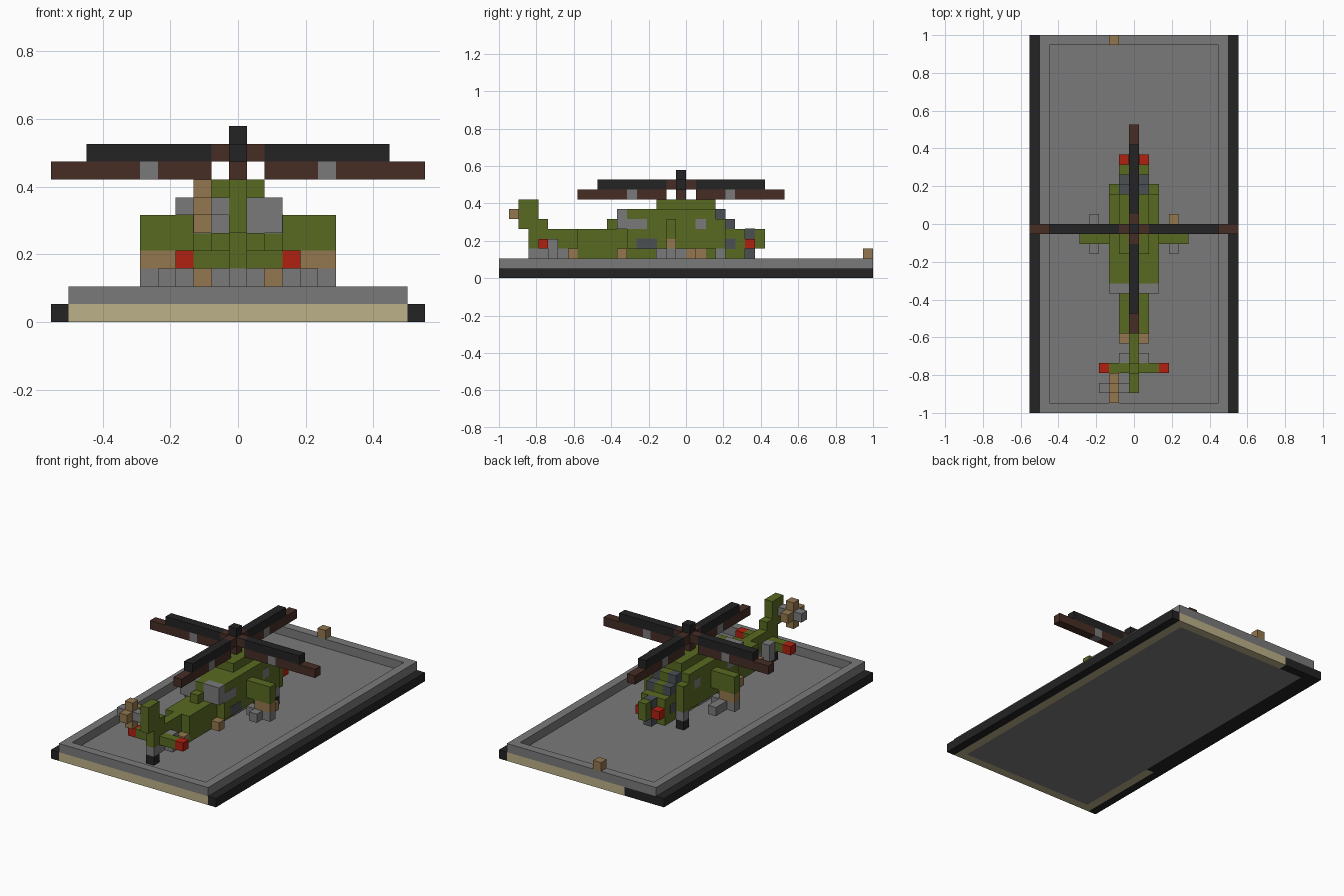
import bpy
import bmesh

if "Cube" in bpy.data.objects:
    bpy.data.objects.remove(bpy.data.objects["Cube"])

U = 2 / 38  # block size


def material(name, rgb):
    lin = [(c / 255 / 12.92 if c < 10 else ((c / 255 + 0.055) / 1.055) ** 2.4) for c in rgb]
    m = bpy.data.materials.new(name)
    m.use_nodes = True
    m.diffuse_color = (*lin, 1)
    m.node_tree.nodes["Principled BSDF"].inputs["Base Color"].default_value = (*lin, 1)
    m.node_tree.nodes["Principled BSDF"].inputs["Roughness"].default_value = 0.9
    return m


GREEN = material("olive green", (88, 106, 34))
GREY = material("grey", (122, 122, 122))
SLATE = material("dark grey", (76, 80, 84))
BLACK = material("black", (35, 35, 36))
BROWN = material("dark brown", (70, 45, 37))
TAN = material("tan", (146, 119, 78))
SAND = material("sand", (187, 177, 136))
RED = material("red", (176, 32, 17))


def box(name, mat, x, y, z, pad=0.0):
    """Block spanning cells x, y, z (inclusive); cell columns are centred in x."""
    bm = bmesh.new()
    bmesh.ops.create_cube(bm, size=1)
    lo = (x[0] - 0.5, y[0], z[0])
    hi = (x[1] + 0.5, y[1] + 1, z[1] + 1)
    for v in bm.verts:
        for k in range(3):
            v.co[k] = (hi[k] + pad if v.co[k] > 0 else lo[k] - pad) * U
    me = bpy.data.meshes.new(name)
    bm.to_mesh(me)
    bm.free()
    me.materials.append(mat)
    ob = bpy.data.objects.new(name, me)
    bpy.context.collection.objects.link(ob)


def pair(name, mat, x, y, z, pad=0.0):
    """Same block on both sides of the model."""
    box("left_" + name, mat, x, y, z, pad)
    box("right_" + name, mat, (-x[1], -x[0]), y, z, pad)


# Landing pad: floor, coloured edge and raised rim
box("pad_floor", GREY, (-8, 8), (-18, 17), (0, 0))
pair("pad_side_strip", BLACK, (10, 10), (-19, 18), (0, 0))
box("pad_front_edge", SAND, (-9, 9), (-19, -19), (0, 0))
box("pad_back_edge", SAND, (-5, 9), (18, 18), (0, 0))
box("pad_back_dark_edge", BLACK, (-9, -6), (18, 18), (0, 0))
box("pad_left_edge", SAND, (9, 9), (-18, 17), (0, 0))
box("pad_right_edge", SAND, (-9, -9), (-18, -9), (0, 0))
box("pad_right_dark_edge", BLACK, (-9, -9), (-8, 17), (0, 0))
pair("pad_side_rim", GREY, (9, 9), (-19, 18), (1, 1))
box("pad_front_rim", GREY, (-8, 8), (-19, -19), (1, 1))
box("pad_back_rim", GREY, (-8, 8), (18, 18), (1, 1))
box("pad_marker", TAN, (-2, -2), (18, 18), (2, 2))

# Fuselage
box("belly", GREEN, (-1, 1), (-11, 5), (2, 2))
box("cabin", GREEN, (-2, 2), (-6, 2), (3, 6))
box("cabin_front", GREEN, (-2, 2), (3, 3), (3, 5))
box("roof", GREEN, (-1, 1), (-3, 2), (7, 7))
box("roof_front", GREEN, (0, 0), (3, 3), (6, 6))
box("nose", GREEN, (-1, 1), (4, 5), (3, 4))
box("nose_tip", GREEN, (0, 0), (6, 7), (3, 4))
pair("nose_light", RED, (1, 1), (6, 6), (3, 3))
box("nose_sensor", SLATE, (0, 0), (6, 6), (2, 2))

# Cockpit glass
pair("upper_glass", SLATE, (1, 1), (3, 3), (6, 6))
pair("lower_glass", SLATE, (1, 1), (4, 4), (5, 5))
box("glass_divider", GREEN, (0, 0), (4, 4), (5, 5))
pair("nose_glass", SLATE, (1, 1), (4, 4), (3, 3), 0.03)
box("tip_glass", SLATE, (0, 0), (6, 6), (4, 4), 0.03)

# Camouflage and panel patches on the cabin sides
pair("door_panel", GREY, (2, 2), (1, 1), (5, 5), 0.03)
pair("engine_panel", GREY, (2, 2), (-6, -5), (5, 5), 0.03)
pair("lower_panel", SLATE, (2, 2), (-5, -4), (3, 3), 0.03)
pair("belly_panel", GREY, (1, 1), (-3, -1), (2, 2), 0.03)
pair("belly_stripe", TAN, (1, 1), (1, 1), (2, 2), 0.03)

# Exhausts
pair("exhaust", GREY, (1, 2), (-7, -7), (5, 6))
box("spine", GREEN, (0, 0), (-7, -7), (5, 6))
box("spine_step", GREEN, (0, 0), (-8, -8), (5, 5))
pair("rear_pod", TAN, (2, 2), (-7, -7), (2, 2))

# Tail
box("tail_root", GREEN, (-1, 1), (-11, -7), (3, 4))
box("tail_boom", GREEN, (0, 0), (-16, -12), (3, 4))
pair("boom_block", TAN, (1, 1), (-12, -12), (2, 2))
box("boom_keel", GREY, (0, 0), (-13, -12), (2, 2))
box("tail_fin", GREEN, (0, 0), (-17, -16), (5, 7))
box("tail_fin_root", GREEN, (0, 0), (-15, -15), (5, 5))
pair("tailplane", GREEN, (1, 2), (-15, -15), (3, 3))
pair("tailplane_light", RED, (3, 3), (-15, -15), (3, 3))
pair("tail_bracket", GREY, (1, 1), (-14, -14), (2, 3))
box("tail_strut", GREY, (0, 0), (-16, -14), (2, 2))
box("tail_wheel", BLACK, (0, 0), (-16, -16), (1, 1))

# Tail rotor
box("tail_rotor_hub", GREY, (-3, -1), (-17, -17), (6, 6))
for k in (5, 7):
    box("tail_rotor_vertical_blade", TAN, (-2, -2), (-17, -17), (k, k))
for j in (-18, -16):
    box("tail_rotor_side_blade", TAN, (-2, -2), (j, j), (6, 6))

# Stub wings with weapon racks
pair("stub_wing", GREEN, (3, 5), (-2, -2), (4, 5))
pair("wing_pylon", TAN, (4, 5), (-2, -2), (3, 3))
pair("wing_rack", GREY, (3, 5), (-2, -2), (2, 2))
pair("rack_front", GREY, (4, 4), (-3, -3), (2, 2))
pair("rack_middle", GREY, (4, 4), (-1, -1), (2, 2))
box("left_rack_back", TAN, (4, 4), (0, 0), (2, 2))
box("right_rack_back", GREY, (-4, -4), (0, 0), (2, 2))

# Main wheels
pair("wheel_strut", GREY, (2, 2), (3, 3), (2, 2))
pair("main_wheel", BLACK, (2, 2), (3, 3), (1, 1))

# Main rotor
C = -1  # rotor centre row
box("rotor_mast", BROWN, (0, 0), (C, C), (8, 9))
box("rotor_cap", BLACK, (0, 0), (C, C), (10, 10))
for mat, name, a, b, z in (
    (BROWN, "rotor_arm", 1, 1, 9),
    (BLACK, "blade_top", 2, 8, 9),
    (BROWN, "blade_inner", 2, 4, 8),
    (GREY, "blade_clamp", 5, 5, 8),
    (BROWN, "blade_outer", 6, 10, 8),
):
    pair(name, mat, (a, b), (C, C), (z, z))
    box("back_" + name, mat, (0, 0), (C + a, C + b), (z, z))
    box("front_" + name, mat, (0, 0), (C - b, C - a), (z, z))
